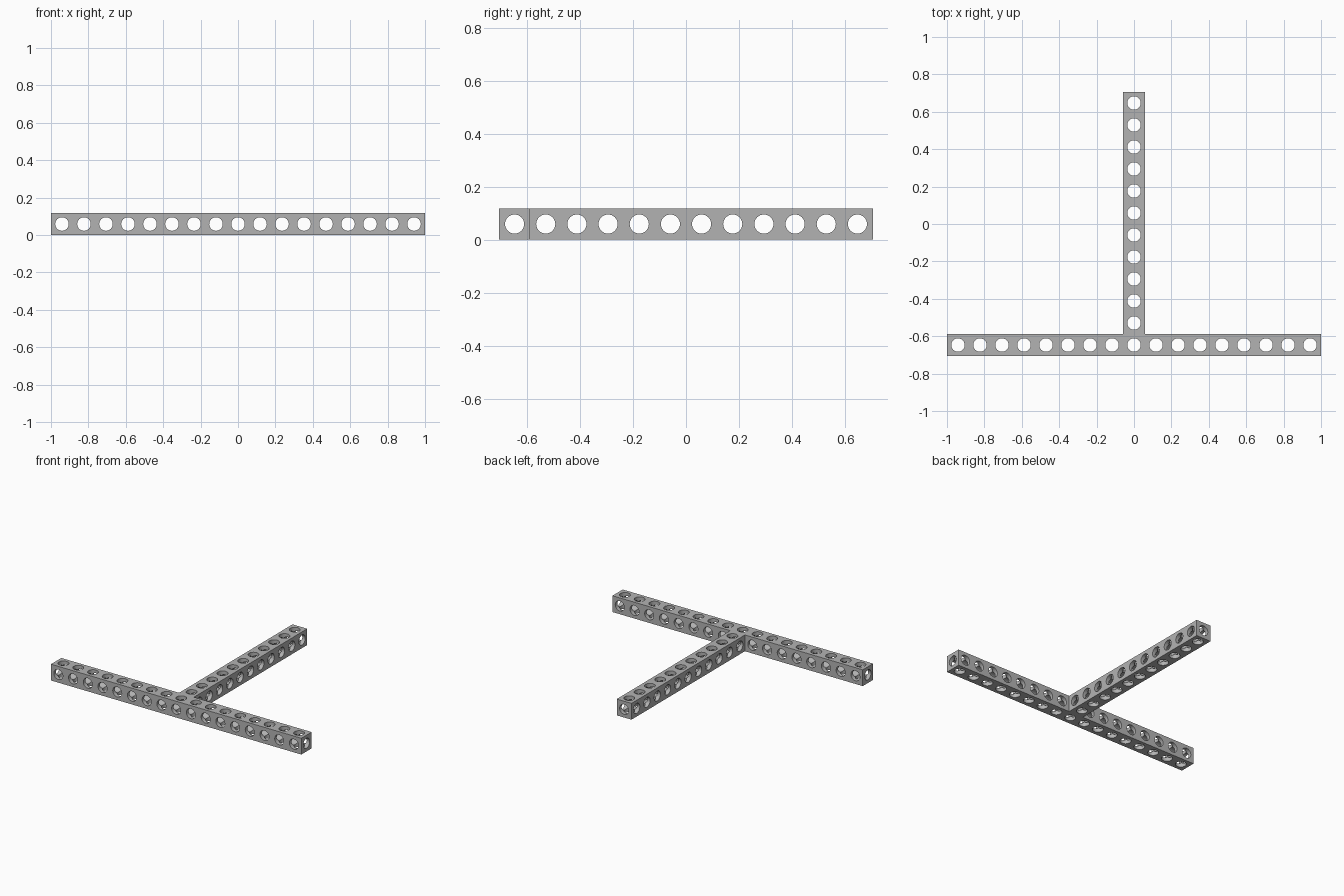
import bpy
import bmesh
import math
from mathutils import Matrix, Vector

if "Cube" in bpy.data.objects:
    bpy.data.objects.remove(bpy.data.objects["Cube"], do_unlink=True)

BAR_CELLS = 17
STEM_CELLS = 12
P = 2 / BAR_CELLS                 # cell size, equal to hole spacing
H = P / 2
Y_END = P * STEM_CELLS / 2        # half depth
BAR_Y = -Y_END + H                # centre line of the cross bar
HOLE_R = 0.036

grey = bpy.data.materials.new("grey")
grey.use_nodes = True
colour = (0.45, 0.45, 0.45, 1)
grey.diffuse_color = colour
grey.node_tree.nodes["Principled BSDF"].inputs["Base Color"].default_value = colour


def make_object(name, bm):
    bmesh.ops.recalc_face_normals(bm, faces=bm.faces)
    mesh = bpy.data.meshes.new(name)
    bm.to_mesh(mesh)
    bm.free()
    mesh.materials.append(grey)
    obj = bpy.data.objects.new(name, mesh)
    bpy.context.collection.objects.link(obj)
    return obj


def hole_cutter(name, axis, centres, radius):
    """Parallel rods along one axis, long enough to pass right through."""
    bm = bmesh.new()
    turn = Vector((0, 0, 1)).rotation_difference(Vector(axis)).to_matrix().to_4x4()
    for centre in centres:
        bmesh.ops.create_cone(bm, cap_ends=True, segments=32, radius1=radius,
                              radius2=radius, depth=3,
                              matrix=Matrix.Translation(centre) @ turn)
    obj = make_object(name, bm)
    obj.hide_render = True
    return obj


# T-shaped solid beam, extruded from its outline
half = [(1, -Y_END), (1, -Y_END + P), (H, -Y_END + P), (H, Y_END)]
outline = half + [(-x, y) for x, y in reversed(half)]
bm = bmesh.new()
base = bm.faces.new([bm.verts.new((x, y, 0)) for x, y in outline])
top = bmesh.ops.extrude_face_region(bm, geom=[base])["geom"]
bmesh.ops.translate(bm, vec=(0, 0, P),
                    verts=[v for v in top if isinstance(v, bmesh.types.BMVert)])
beam = make_object("perforated_t_beam", bm)

# Hole positions along the cross bar and the stem
bar_x = [-1 + H + i * P for i in range(BAR_CELLS)]
stem_y = [BAR_Y + i * P for i in range(STEM_CELLS)]

# Side holes and lengthwise bores; tiny radius steps keep the crossings clean
cutters = [
    hole_cutter("x_holes", (1, 0, 0), [(0, y, H) for y in stem_y], HOLE_R),
    hole_cutter("y_holes", (0, 1, 0), [(x, 0, H) for x in bar_x], HOLE_R + 0.0002),
    hole_cutter("z_holes", (0, 0, 1),
                [(x, BAR_Y, H) for x in bar_x] + [(0, y, H) for y in stem_y[1:]],
                HOLE_R - 0.0002),
]

bpy.ops.object.select_all(action="DESELECT")
bpy.context.view_layer.objects.active = beam
beam.select_set(True)
for cutter in cutters:
    mod = beam.modifiers.new(cutter.name, "BOOLEAN")
    mod.operation = "DIFFERENCE"
    mod.solver = "EXACT"
    mod.object = cutter
    bpy.ops.object.modifier_apply(modifier=mod.name)
    bpy.data.objects.remove(cutter, do_unlink=True)

bpy.ops.object.shade_smooth_by_angle(angle=math.radians(30))
